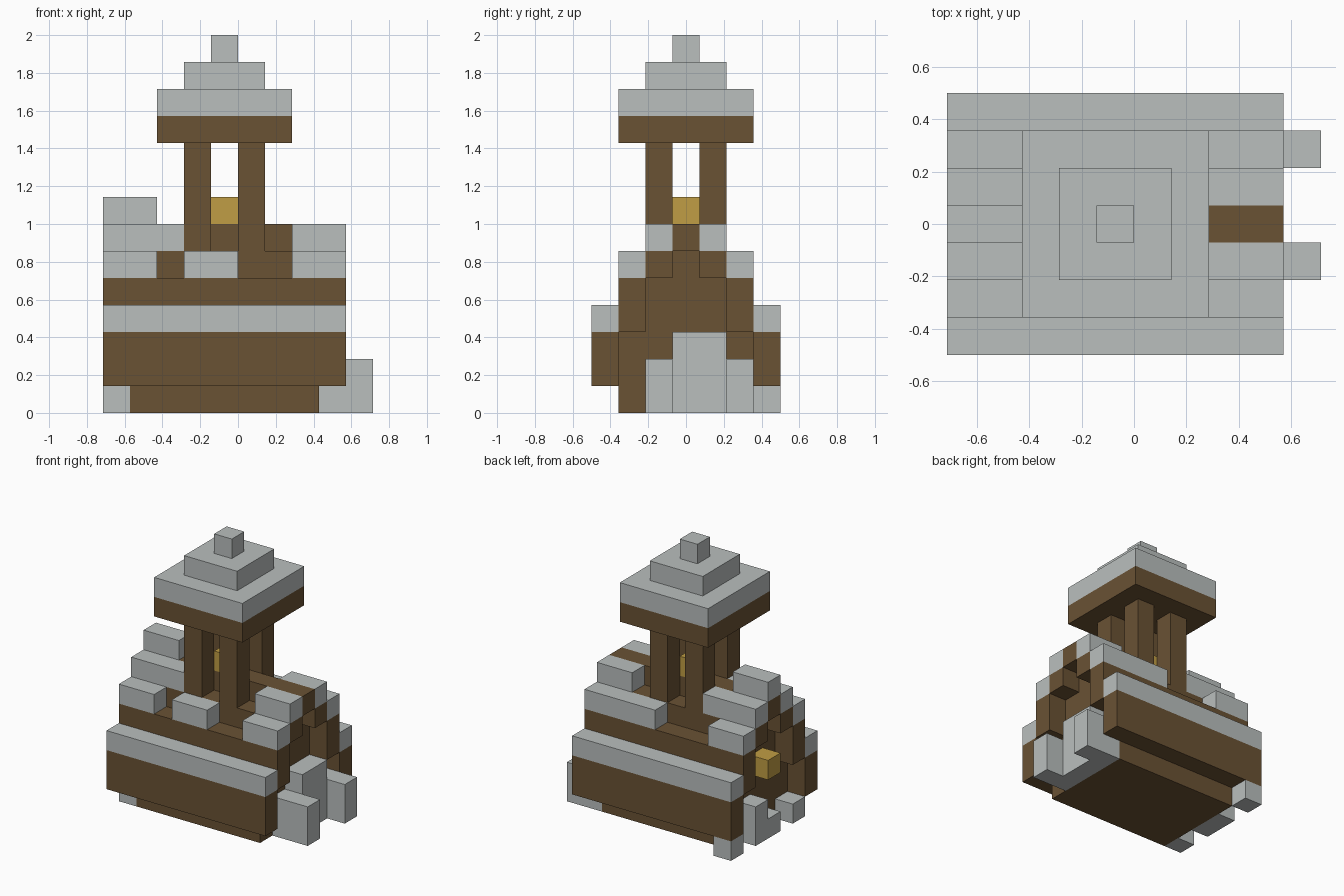
import bpy
import bmesh
from mathutils import Vector

cube = bpy.data.objects.get("Cube")
if cube:
    bpy.data.objects.remove(cube, do_unlink=True)

UNIT = 1 / 7                      # one building block
CORNER = Vector((-5, -3.5, 0))    # grid origin, in blocks


def material(name, rgb):
    mat = bpy.data.materials.new(name)
    mat.use_nodes = True
    colour = (*rgb, 1)
    mat.diffuse_color = colour
    mat.node_tree.nodes["Principled BSDF"].inputs["Base Color"].default_value = colour
    return mat


stone = material("grey_stone", (0.49, 0.52, 0.515))
wood = material("brown_wood", (0.144, 0.084, 0.034))
gold = material("gold", (0.53, 0.34, 0.058))


def blocks(name, mat, *boxes):
    """One object from boxes given as (first block, size in blocks)."""
    bm = bmesh.new()
    for start, size in boxes:
        size = Vector(size)
        centre = CORNER + Vector(start) + size / 2
        verts = bmesh.ops.create_cube(bm, size=1)["verts"]
        for v in verts:
            v.co = (v.co * size + centre) * UNIT
    mesh = bpy.data.meshes.new(name)
    bm.to_mesh(mesh)
    bm.free()
    mesh.materials.append(mat)
    obj = bpy.data.objects.new(name, mesh)
    bpy.context.collection.objects.link(obj)
    return obj


# Hall with stepped gable ends, set back under the roof
blocks("hall", wood,
       ((1, 1, 0), (7, 5, 3)),
       ((1, 2, 3), (7, 3, 2)),
       ((1, 3, 5), (7, 1, 1)))

# Stepped roof, mirrored front and back
for side, flip in (("front", False), ("back", True)):
    def row(j):
        return 6 - j if flip else j

    blocks(side + "_eave", wood, ((0, row(0), 1), (9, 1, 2)))
    blocks(side + "_eave_cap", stone, ((0, row(0), 3), (9, 1, 1)))
    blocks(side + "_lower_roof", wood, ((0, row(1), 3), (9, 1, 2)))
    blocks(side + "_upper_roof", wood, ((0, row(2), 5), (9, 1, 1)))
    # Broken courses of stone: (start, length)
    lower = ((0, 2), (5, 4)) if flip else ((0, 2), (3, 2), (7, 2))
    blocks(side + "_lower_stones", stone,
           *[((i, row(1), 5), (n, 1, 1)) for i, n in lower])
    blocks(side + "_upper_stones", stone,
           *[((i, row(2), 6), (n, 1, 1)) for i, n in ((0, 3), (7, 2))])

blocks("ridge", wood, ((0, 3, 6), (9, 1, 1)))
blocks("ridge_stones", stone, ((0, 3, 7), (2, 1, 1)))

# Bell tower
blocks("tower_posts", wood, *[((i, j, 6), (1, 1, 4)) for i in (3, 5) for j in (2, 4)])
blocks("bell", gold, ((4, 3, 7), (1, 1, 1)))
blocks("tower_ceiling", wood, ((2, 1, 10), (5, 5, 1)))
blocks("tower_roof", stone, *[((2 + n, 1 + n, 11 + n), (5 - 2 * n, 5 - 2 * n, 1)) for n in range(3)])

# Stone porch on the left end
blocks("porch", stone, ((8, 3, 0), (1, 2, 3)))
blocks("porch_piers", stone, *[((8, j, 0), (2, 1, 2)) for j in (2, 5)])

# Rubble and lamp on the right end
blocks("rubble", stone,
       ((0, 1, 0), (1, 1, 1)),
       ((0, 3, 0), (1, 1, 1)),
       ((0, 4, 0), (1, 1, 2)),
       ((0, 6, 0), (1, 1, 1)))
blocks("lamp", gold, ((0, 3, 3), (1, 1, 1)))
